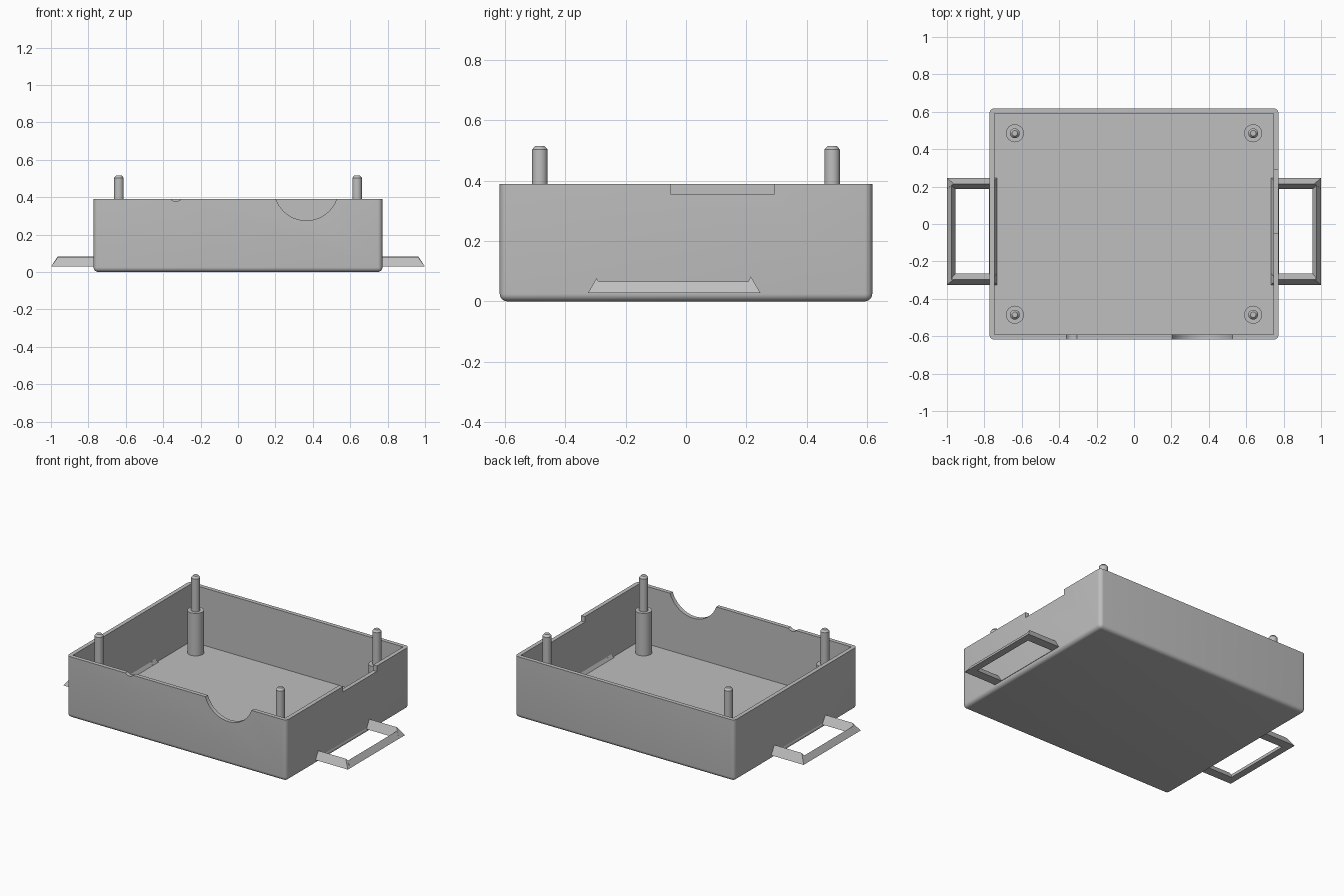
import bpy, bmesh, math
from mathutils import Matrix

if "Cube" in bpy.data.objects:
    bpy.data.objects.remove(bpy.data.objects["Cube"])

grey = bpy.data.materials.new("plain grey")
grey.diffuse_color = (0.52, 0.52, 0.52, 1)
grey.use_nodes = True
grey.node_tree.nodes["Principled BSDF"].inputs["Base Color"].default_value = grey.diffuse_color

HX, HY, H = 0.772, 0.618, 0.39      # outer half sizes and height
WALL, FLOOR = 0.026, 0.025


def finish(name, bm, smooth=False):
    bmesh.ops.recalc_face_normals(bm, faces=bm.faces)
    me = bpy.data.meshes.new(name)
    bm.to_mesh(me)
    bm.free()
    me.materials.append(grey)
    ob = bpy.data.objects.new(name, me)
    bpy.context.collection.objects.link(ob)
    if smooth:
        shade(ob)
    return ob


def shade(ob):
    bpy.ops.object.select_all(action='DESELECT')
    ob.select_set(True)
    bpy.context.view_layer.objects.active = ob
    bpy.ops.object.shade_smooth_by_angle(angle=math.radians(30))


def block(x0, x1, y0, y1, z0, z1):
    bm = bmesh.new()
    m = Matrix.Translation(((x0 + x1) / 2, (y0 + y1) / 2, (z0 + z1) / 2))
    m = m @ Matrix.Diagonal((x1 - x0, y1 - y0, z1 - z0, 1))
    bmesh.ops.create_cube(bm, size=1, matrix=m)
    return bm


def cut(ob, bm):
    # subtract a temporary cutter
    cutter = finish("cutter", bm)
    cutter.hide_render = True
    mod = ob.modifiers.new("cut", 'BOOLEAN')
    mod.operation, mod.solver, mod.object = 'DIFFERENCE', 'EXACT', cutter
    bpy.context.view_layer.objects.active = ob
    bpy.ops.object.modifier_apply(modifier=mod.name)
    bpy.data.objects.remove(cutter)


def front_cylinder(x, z, r):
    bm = bmesh.new()
    m = Matrix.Translation((x, -HY, z)) @ Matrix.Rotation(math.pi / 2, 4, 'X')
    bmesh.ops.create_cone(bm, cap_ends=True, segments=64, radius1=r, radius2=r,
                          depth=0.2, matrix=m)
    return bm


def lathe(name, x, y, profile, segments=32):
    bm = bmesh.new()
    rings = []
    for r, z in profile:
        rings.append([bm.verts.new((x + r * math.cos(2 * math.pi * i / segments),
                                    y + r * math.sin(2 * math.pi * i / segments), z))
                      for i in range(segments)])
    for a, b in zip(rings, rings[1:]):
        for i in range(segments):
            j = (i + 1) % segments
            bm.faces.new((a[i], a[j], b[j], b[i]))
    bm.faces.new(rings[0])
    bm.faces.new(rings[-1])
    return finish(name, bm, True)


def ridge(name, start, end):
    # triangular bar between two triangular end sections
    bm = bmesh.new()
    a = [bm.verts.new(p) for p in start]
    b = [bm.verts.new(p) for p in end]
    bm.faces.new(a)
    bm.faces.new(b)
    for i in range(3):
        j = (i + 1) % 3
        bm.faces.new((a[i], a[j], b[j], b[i]))
    return finish(name, bm)


# Tray: rounded outside, square inside
bm = block(-HX, HX, -HY, HY, 0, H)
edges = [e for e in bm.edges if min(v.co.z for v in e.verts) < 0.01]
bmesh.ops.bevel(bm, geom=edges, offset=0.025, segments=6, profile=0.5,
                affect='EDGES', clamp_overlap=True)
tray = finish("tray", bm)
cut(tray, block(-HX + WALL, HX - WALL, -HY + WALL, HY - WALL, FLOOR, 0.6))

# Cable openings in the rim
cut(tray, block(HX - 0.1, HX + 0.1, -0.05, 0.292, 0.355, 0.6))
cut(tray, front_cylinder(0.365, 0.447, 0.172))
cut(tray, front_cylinder(-0.332, 0.417, 0.039))
shade(tray)

# Corner posts with locating pins
for sx in (-1, 1):
    for sy in (-1, 1):
        lathe("corner_post", sx * 0.637, sy * 0.485,
              [(0.048, FLOOR - 0.01), (0.048, 0.295), (0.026, 0.295),
               (0.026, 0.503), (0.015, 0.516)])

# Side handles: ring of triangular bars passing through the wall
XI, XO, ZB = 0.733, 1.0, 0.028
for s in (-1, 1):
    for label, yo, yp, yi, zp in (("front", -0.325, -0.297, -0.265, 0.077),
                                  ("back", 0.247, 0.215, 0.188, 0.082)):
        ridge("handle_" + label + "_arm",
              [(s * XI, yo, ZB), (s * (XI + 0.03), yp, zp), (s * XI, yi, ZB)],
              [(s * XO, yo, ZB), (s * (XO - 0.035), yp, zp), (s * XO, yi, ZB)])
    for label, xo, xp, xi in (("grip", XO, 0.975, 0.955), ("root", XI, 0.757, 0.775)):
        ridge("handle_" + label,
              [(s * xo, -0.297, ZB), (s * xp, -0.297, 0.065), (s * xi, -0.297, ZB)],
              [(s * xo, 0.215, ZB), (s * xp, 0.215, 0.065), (s * xi, 0.215, ZB)])
